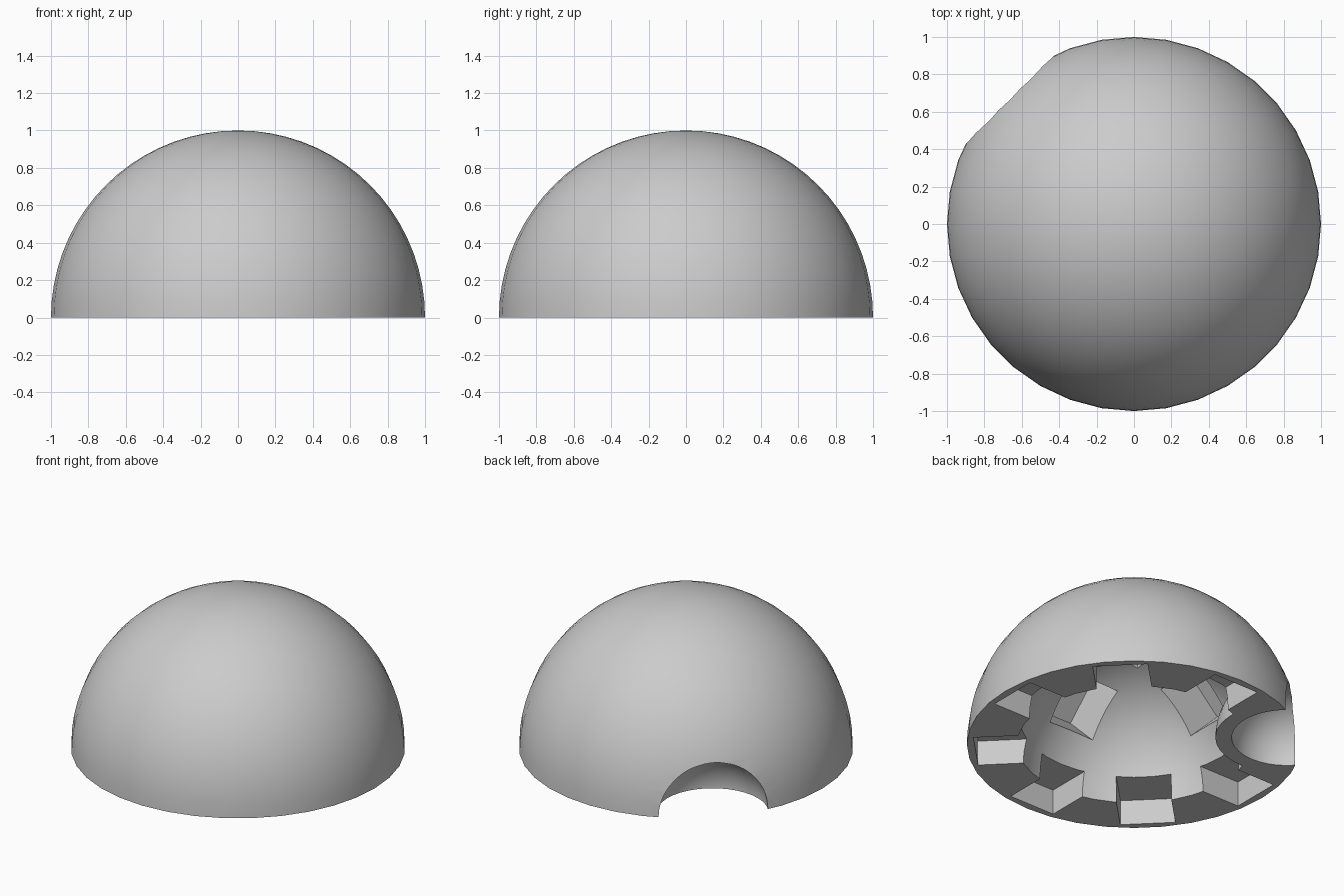
import bpy, bmesh
from math import radians
from mathutils import Matrix, Vector

if "Cube" in bpy.data.objects:
    bpy.data.objects.remove(bpy.data.objects["Cube"])

grey = bpy.data.materials.new("light_grey")
grey.use_nodes = True
COLOUR = (0.6, 0.6, 0.6, 1)
grey.diffuse_color = COLOUR
grey.node_tree.nodes["Principled BSDF"].inputs["Base Color"].default_value = COLOUR


def add_object(name, bm):
    mesh = bpy.data.meshes.new(name)
    bm.to_mesh(mesh)
    bm.free()
    mesh.materials.append(grey)
    obj = bpy.data.objects.new(name, mesh)
    bpy.context.collection.objects.link(obj)
    return obj


def sphere(name, radius, centre=(0, 0, 0), rings=37):
    bm = bmesh.new()
    bmesh.ops.create_uvsphere(bm, u_segments=36, v_segments=rings, radius=radius,
                              matrix=Matrix.Translation(centre))
    return add_object(name, bm)


def cut(target, cutter):
    """Subtract the cutter from the target, then drop the cutter."""
    mod = target.modifiers.new("cut", "BOOLEAN")
    mod.operation = "DIFFERENCE"
    mod.solver = "EXACT"
    mod.object = cutter
    bpy.context.view_layer.objects.active = target
    bpy.ops.object.modifier_apply(modifier=mod.name)
    bpy.data.objects.remove(cutter)


# Solid half ball, closed underneath
bm = bmesh.new()
bmesh.ops.create_uvsphere(bm, u_segments=36, v_segments=36, radius=1)
bmesh.ops.bisect_plane(bm, geom=bm.verts[:] + bm.edges[:] + bm.faces[:], dist=1e-4,
                       plane_co=(0, 0, 0), plane_no=(0, 0, -1), clear_outer=True)
bmesh.ops.holes_fill(bm, edges=[e for e in bm.edges if e.is_boundary], sides=0)
bmesh.ops.recalc_face_normals(bm, faces=bm.faces)
dome = add_object("dome_shell", bm)

# Hollow inside, leaving a wall around the round dish
dish_centre = Matrix.Rotation(radians(135), 3, "Z") @ Vector((0.92, 0, 0))
cavity = sphere("cavity", 0.7)
cut(cavity, sphere("dish_wall", 0.43, dish_centre))
cut(dome, cavity)

# Square sockets: around the rim, halfway up, and at the top
directions = [(45 * i, 0) for i in range(8) if i != 3]
directions += [(90 * i, 45) for i in range(4)] + [(0, 90)]
bm = bmesh.new()
for turn, tilt in directions:
    place = (Matrix.Rotation(radians(turn), 4, "Z") @ Matrix.Rotation(radians(-tilt), 4, "Y")
             @ Matrix.Translation((0.785, 0, 0)))
    bmesh.ops.create_cube(bm, size=0.33, matrix=place)
cut(dome, add_object("sockets", bm))

# Round dish scooped from the back corner
cut(dome, sphere("dish", 0.333, dish_centre))

# Smooth shading with crisp edges
bpy.ops.object.select_all(action="DESELECT")
dome.select_set(True)
bpy.context.view_layer.objects.active = dome
bpy.ops.object.shade_smooth_by_angle(angle=radians(30))
